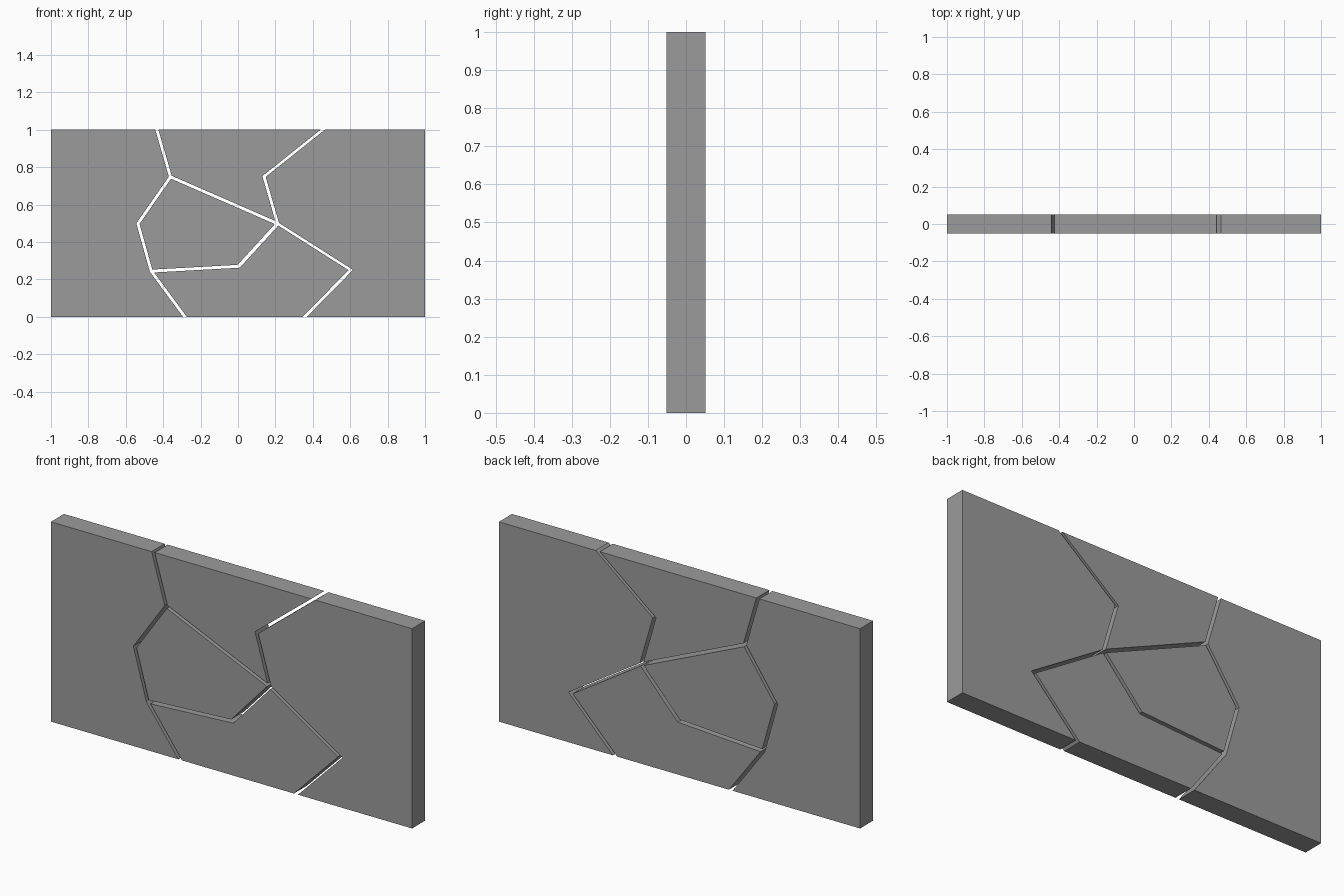
import bpy, bmesh
from mathutils import Vector

if "Cube" in bpy.data.objects:
    bpy.data.objects.remove(bpy.data.objects["Cube"])

W, H, DEPTH = 1.0, 1.0, 0.103
HALF_GAP = 0.008
SPECIAL_GAP = {'fg': 0.0095, 'hi': 0.007, 'gj': 0.007}  # wider / tighter cracks

# crack network corners (x, z)
P = {
    'a': (-0.434, H), 'b': (-0.361, 0.748), 'c': (-0.535, 0.498),
    'd': (-0.464, 0.244), 'e': (-0.284, 0), 'f': (0.004, 0.27),
    'g': (0.212, 0.498), 'h': (0.139, 0.75), 'i': (0.453, H),
    'j': (0.603, 0.25), 'k': (0.357, 0),
    'p': (-W, 0), 'q': (W, 0), 'r': (W, H), 's': (-W, H),
}
# slab pieces, counter-clockwise seen from the front
PIECES = {
    'left_slab_piece': 'pedcbas',
    'top_slab_piece': 'abghi',
    'centre_slab_piece': 'bcdfg',
    'bottom_slab_piece': 'dekjgf',
    'right_slab_piece': 'kqrihgj',
}

stone = bpy.data.materials.new('dark_stone')
stone.diffuse_color = (0.33, 0.33, 0.33, 1)
stone.use_nodes = True
stone.node_tree.nodes["Principled BSDF"].inputs["Base Color"].default_value = stone.diffuse_color


def half_gap(k, l):
    """Half crack width of an edge; zero on the outer border."""
    a, b = P[k], P[l]
    if (a[0] == b[0] and abs(a[0]) == W) or (a[1] == b[1] and a[1] in (0, H)):
        return 0
    return SPECIAL_GAP.get(''.join(sorted(k + l)), HALF_GAP)


def inset(keys):
    """Shrink an outline along its cracks, keeping the outer border in place."""
    lines = []
    for k, l in zip(keys, keys[1:] + keys[:1]):
        a, b = Vector(P[k]), Vector(P[l])
        d = (b - a).normalized()
        lines.append((a + Vector((-d.y, d.x)) * half_gap(k, l), d))
    out = []
    for i, (b, e) in enumerate(lines):
        a, d = lines[i - 1]
        out.append(a + d * ((b - a).cross(e) / d.cross(e)))
    return out


def slab_piece(name, keys):
    bm = bmesh.new()
    face = bm.faces.new([bm.verts.new((p.x, -DEPTH / 2, p.y)) for p in inset(keys)])
    ext = bmesh.ops.extrude_face_region(bm, geom=[face], use_keep_orig=True)
    verts = [v for v in ext['geom'] if isinstance(v, bmesh.types.BMVert)]
    bmesh.ops.translate(bm, verts=verts, vec=(0, DEPTH, 0))
    bmesh.ops.recalc_face_normals(bm, faces=bm.faces)
    mesh = bpy.data.meshes.new(name)
    bm.to_mesh(mesh)
    bm.free()
    mesh.materials.append(stone)
    bpy.context.collection.objects.link(bpy.data.objects.new(name, mesh))


for name, keys in PIECES.items():
    slab_piece(name, keys)
